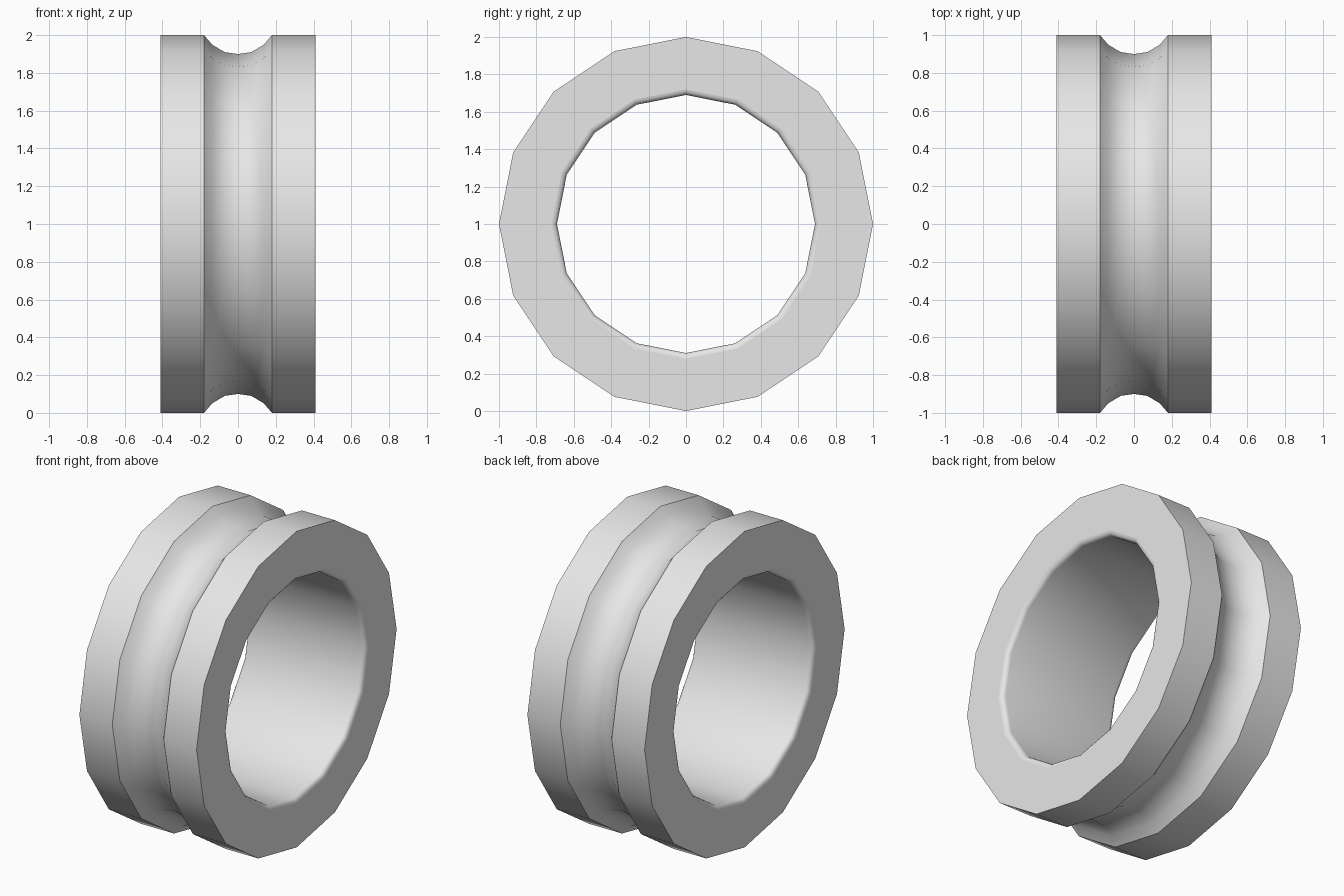
import bpy, bmesh, math

if "Cube" in bpy.data.objects:
    bpy.data.objects.remove(bpy.data.objects["Cube"])

SIDES = 16
HALF_W, R_OUT, R_IN, FILLET = 0.41, 1.0, 0.69, 0.03

# Right half of the cross-section as (x, radius): groove centre to bore
half = [(0.07, 0.91), (0.135, 0.948), (0.18, R_OUT), (HALF_W, R_OUT)]
for i in range(5):
    a = math.radians(90 * i / 4)
    half.append((HALF_W - FILLET + FILLET * math.cos(a),
                 R_IN + FILLET - FILLET * math.sin(a)))

# Mirror it into a closed profile
profile = [(0.0, 0.90)] + half + [(-x, r) for x, r in reversed(half)]

# Sweep the profile around the x axis
bm = bmesh.new()
rings = []
for s in range(SIDES):
    a = 2 * math.pi * s / SIDES
    rings.append([bm.verts.new((x, r * math.sin(a), 1 + r * math.cos(a)))
                  for x, r in profile])
n = len(profile)
for s in range(SIDES):
    p, q = rings[s], rings[(s + 1) % SIDES]
    for j in range(n):
        k = (j + 1) % n
        bm.faces.new((p[j], p[k], q[k], q[j]))
bmesh.ops.recalc_face_normals(bm, faces=bm.faces)

mesh = bpy.data.meshes.new("grooved_ring")
bm.to_mesh(mesh)
bm.free()
ring = bpy.data.objects.new("grooved_ring", mesh)
bpy.context.collection.objects.link(ring)

# Light grey finish
grey = bpy.data.materials.new("light grey")
grey.diffuse_color = (0.8, 0.8, 0.8, 1)
grey.use_nodes = True
grey.node_tree.nodes["Principled BSDF"].inputs["Base Color"].default_value = grey.diffuse_color
mesh.materials.append(grey)

# Smooth curved bands, flat end faces
bpy.context.view_layer.objects.active = ring
ring.select_set(True)
bpy.ops.object.shade_smooth_by_angle(angle=math.radians(30))
for f in mesh.polygons:
    if abs(f.normal.x) > 0.999:
        f.use_smooth = False
